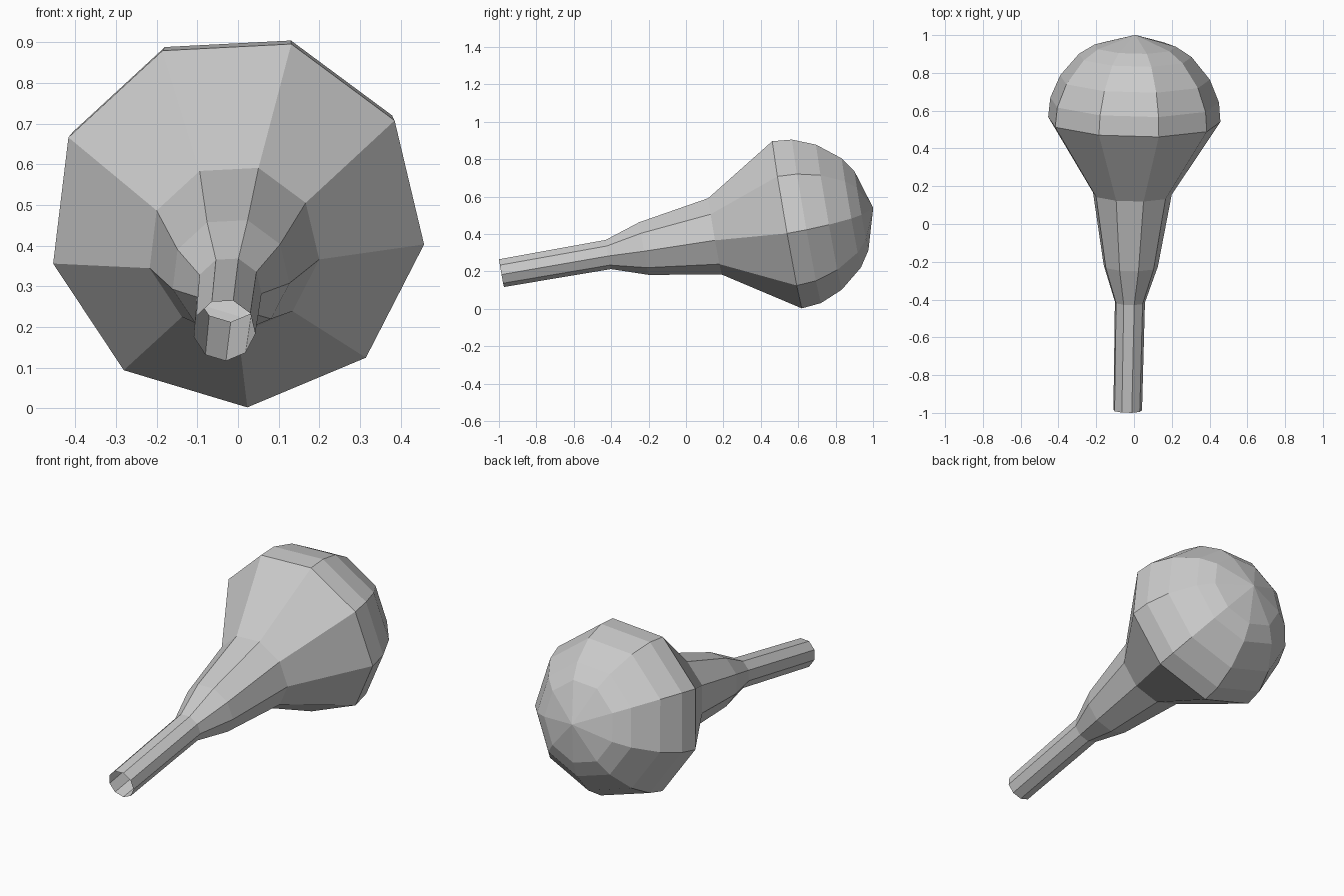
import bpy, bmesh, math
from mathutils import Vector

if "Cube" in bpy.data.objects:
    bpy.data.objects.remove(bpy.data.objects["Cube"])

SIDES = 9
PHASE = math.radians(-87)

# Tilted axis, with the origin at the widest ring
centre = Vector((-0.003, 0.54, 0.459))
axis = Vector((0.02, 0.985, 0.172)).normalized()
right = axis.cross(Vector((0, 0, 1))).normalized()
up = right.cross(axis)

# Profile: (distance along axis, radius) from open handle end to dome
profile = [(-1.55, 0.077), (-0.97, 0.081), (-0.777, 0.146), (-0.391, 0.212),
           (0.0, 0.464), (0.105, 0.454), (0.227, 0.403), (0.349, 0.303),
           (0.404, 0.219)]
TIP = 0.468

bm = bmesh.new()
rings = []
for s, r in profile:
    ring = []
    for j in range(SIDES):
        a = PHASE + j * math.tau / SIDES
        ring.append(bm.verts.new(centre + axis * s + right * (r * math.cos(a)) + up * (r * math.sin(a))))
    rings.append(ring)
tip = bm.verts.new(centre + axis * TIP)

# Flat side walls, then the fan closing the dome
for lower, upper in zip(rings, rings[1:]):
    for j in range(SIDES):
        k = (j + 1) % SIDES
        bm.faces.new((lower[j], upper[j], upper[k], lower[k]))
for j in range(SIDES):
    bm.faces.new((rings[-1][j], tip, rings[-1][(j + 1) % SIDES]))

mesh = bpy.data.meshes.new("drumstick_body")
bm.to_mesh(mesh)
bm.free()
obj = bpy.data.objects.new("drumstick_body", mesh)
bpy.context.collection.objects.link(obj)
